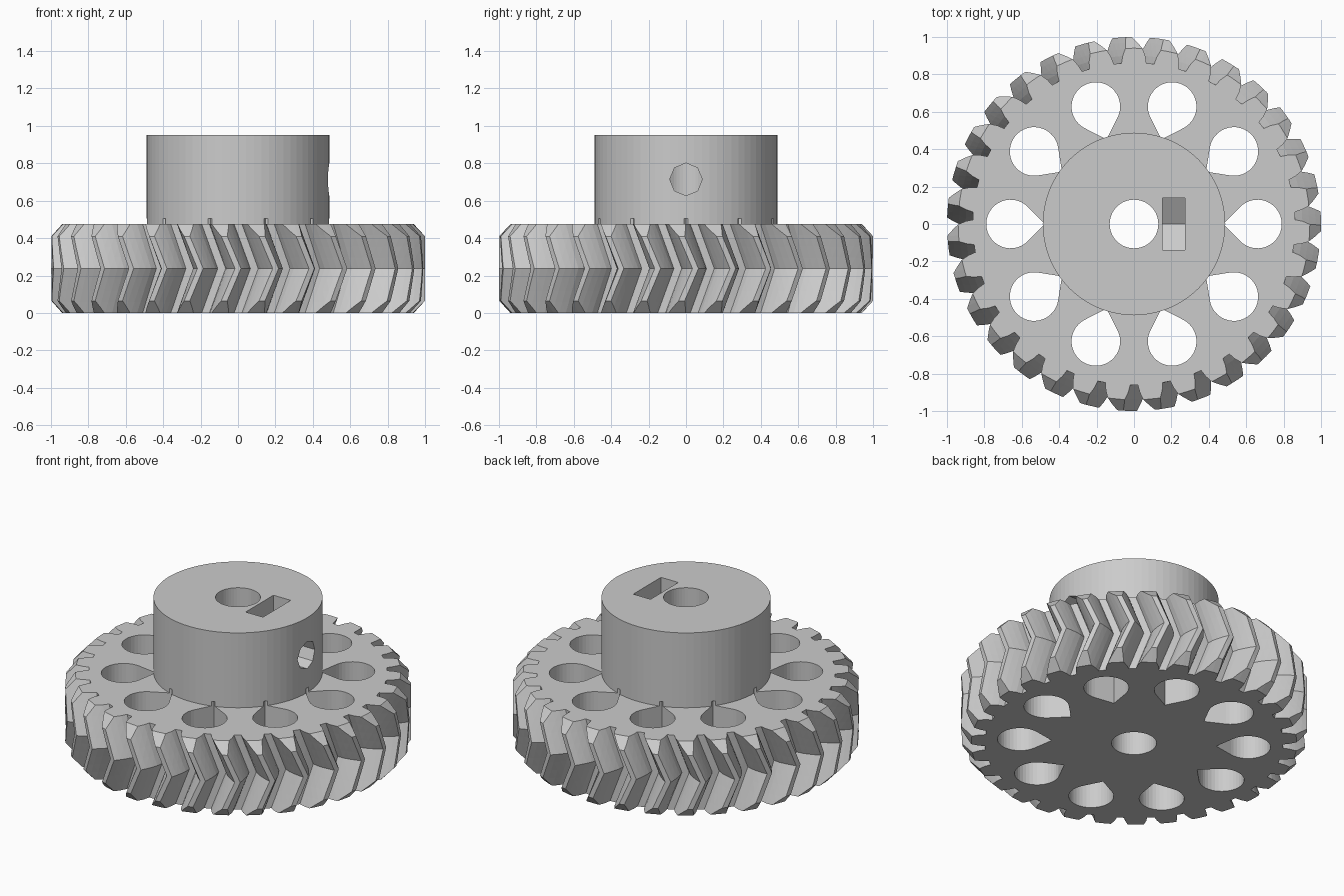
import bpy
import bmesh
from math import cos, sin, pi, radians

if "Cube" in bpy.data.objects:
    bpy.data.objects.remove(bpy.data.objects["Cube"], do_unlink=True)

TEETH, WIDTH = 31, 0.475
TWIST, PHASE = radians(5.8), radians(-2.9)
HUB_R, HUB_TOP, BORE_R = 0.488, 0.952, 0.13
SCREW_Z, NUT_HALF = 0.714, 0.14

grey = bpy.data.materials.new("plain_grey")
grey.use_nodes = True
grey.diffuse_color = (0.6, 0.6, 0.6, 1)
grey.node_tree.nodes["Principled BSDF"].inputs["Base Color"].default_value = (0.6, 0.6, 0.6, 1)


def finish(name, bm):
    bmesh.ops.recalc_face_normals(bm, faces=bm.faces)
    mesh = bpy.data.meshes.new(name)
    bm.to_mesh(mesh)
    bm.free()
    mesh.materials.append(grey)
    obj = bpy.data.objects.new(name, mesh)
    bpy.context.collection.objects.link(obj)
    return obj


def loft(name, stacks):
    """Closed solids, each made from a stack of matching point loops."""
    bm = bmesh.new()
    for stack in stacks:
        rings = [[bm.verts.new(p) for p in loop] for loop in stack]
        n = len(rings[0])
        for a, b in zip(rings, rings[1:]):
            for i in range(n):
                j = (i + 1) % n
                bm.faces.new((a[i], a[j], b[j], b[i]))
        bm.faces.new(rings[0][::-1])
        bm.faces.new(rings[-1])
    return finish(name, bm)


def circle(r, z, n=72):
    return [(r * cos(2 * pi * i / n), r * sin(2 * pi * i / n), z) for i in range(n)]


def along(points, x):
    """Outline of (y, z) points placed at x."""
    return [(x, y, z) for y, z in points]


def tooth_loop(z, turn):
    # radius and half-angle of the curved flank, from root to narrow tip
    flank = [(0.862, -0.077), (0.90, -0.067), (0.935, -0.051), (0.97, -0.033), (1.003, -0.014)]
    tooth = flank + [(r, -a) for r, a in reversed(flank)]
    loop = []
    for k in range(TEETH):
        for r, a in tooth:
            t = 2 * pi * k / TEETH + a + turn
            loop.append((r * cos(t), r * sin(t), z))
    return loop


def teardrop(angle, z):
    # round hole with a square corner pointing at the hub
    r, centre, steps = 0.13, 0.66, 28
    pts = [(centre - r * 2 ** 0.5, 0)]
    for i in range(steps + 1):
        t = -0.75 * pi + 1.5 * pi * i / steps
        pts.append((centre + r * cos(t), r * sin(t)))
    c, s = cos(angle), sin(angle)
    return [(x * c - y * s, x * s + y * c, z) for x, y in pts]


# toothed wheel: twists one way to mid height, then back
SLICES = 8
layers = []
for i in range(SLICES + 1):
    f = i / SLICES
    layers.append(tooth_loop(WIDTH * f, PHASE + TWIST * (1 - abs(2 * f - 1))))
gear = loft("herringbone_gear_with_hub", [layers])

# triangulate the twisted faces so the cuts stay clean
bm = bmesh.new()
bm.from_mesh(gear.data)
bmesh.ops.triangulate(bm, faces=[f for f in bm.faces if len(f.verts) == 4])
bm.to_mesh(gear.data)
bm.free()

# helpers that shape the wheel
low, high = -0.03, WIDTH + 0.03
rim_bevel = loft("rim_bevel_helper", [[
    circle(0.94, 0, 96), circle(1.0, 0.065, 96),
    circle(1.0, WIDTH - 0.065, 96), circle(0.94, WIDTH, 96)]])
hub = loft("hub_helper", [[circle(HUB_R, 0.2), circle(HUB_R, HUB_TOP)]])
holes = loft("teardrop_holes_cutter", [
    [teardrop(2 * pi * k / 10, low), teardrop(2 * pi * k / 10, high)] for k in range(10)])
bore = loft("bore_cutter", [[circle(BORE_R, -0.1, 48), circle(BORE_R, 1.1, 48)]])

# nut slot with a pointed floor, open at the hub top
shoulder = SCREW_Z - 0.5 * NUT_HALF / cos(pi / 6)
slot = [(-NUT_HALF, 1.1), (-NUT_HALF, shoulder), (0, SCREW_Z - NUT_HALF / cos(pi / 6)),
        (NUT_HALF, shoulder), (NUT_HALF, 1.1)]
nut_slot = loft("nut_slot_cutter", [[along(slot, 0.152), along(slot, 0.274)]])

# eight-sided set screw hole from the side into the bore
ring = [(y, z + SCREW_Z) for y, z, _ in circle(0.087, 0, 8)]
screw_hole = loft("screw_hole_cutter", [[along(ring, 0), along(ring, 0.6)]])

steps = [(rim_bevel, 'INTERSECT'), (hub, 'UNION'), (holes, 'DIFFERENCE'),
         (bore, 'DIFFERENCE'), (nut_slot, 'DIFFERENCE'), (screw_hole, 'DIFFERENCE')]
for helper, operation in steps:
    helper.hide_render = True
    mod = gear.modifiers.new(helper.name, 'BOOLEAN')
    mod.operation, mod.solver, mod.object = operation, 'EXACT', helper

# keep the finished solid and drop the helpers
bpy.context.view_layer.update()
solid = bpy.data.meshes.new_from_object(gear.evaluated_get(bpy.context.evaluated_depsgraph_get()))
gear.modifiers.clear()
gear.data = solid
for helper, _ in steps:
    bpy.data.objects.remove(helper, do_unlink=True)
